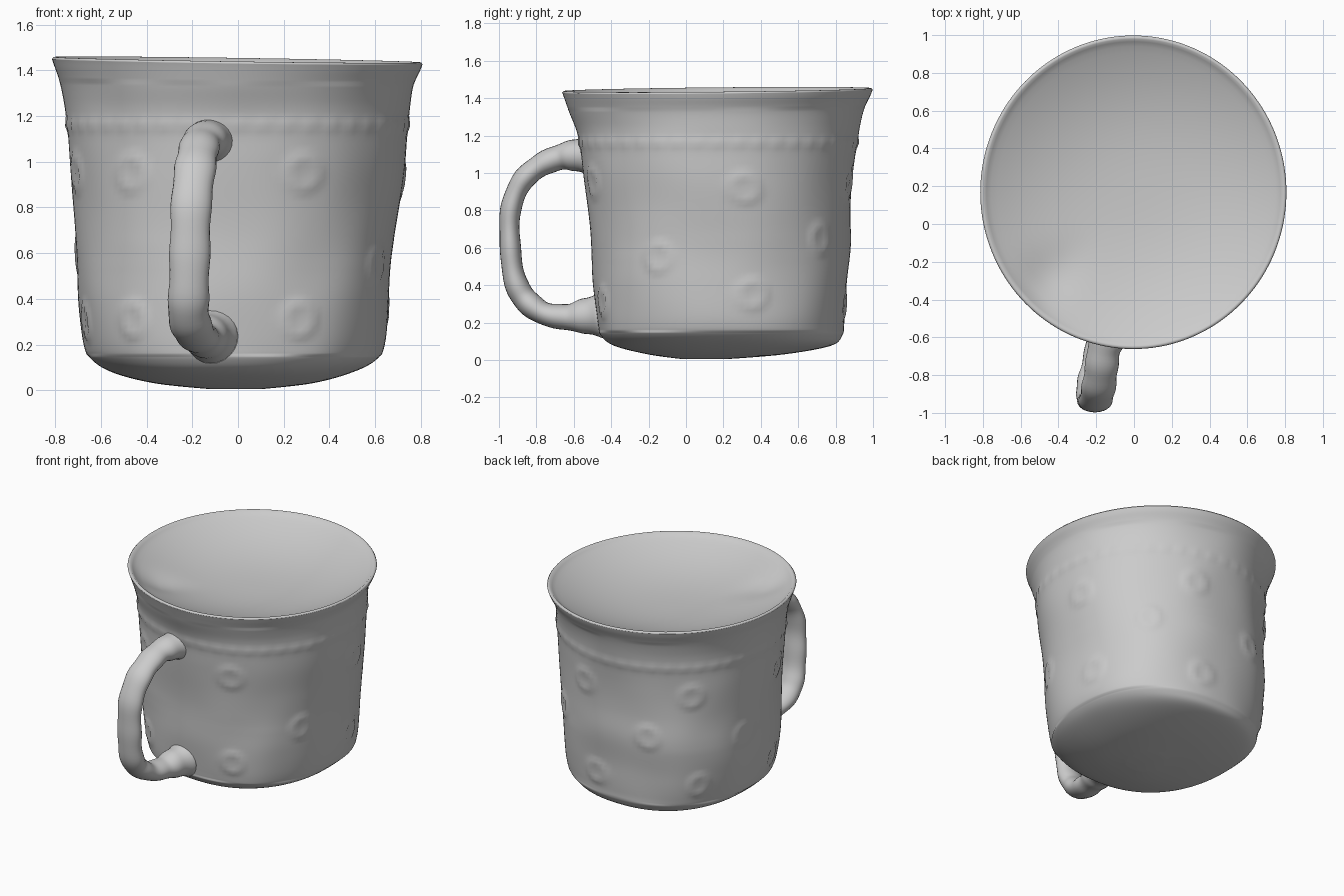
import bpy, bmesh, math
from mathutils import Vector, noise

if "Cube" in bpy.data.objects:
    bpy.data.objects.remove(bpy.data.objects["Cube"])


def catmull(rows, steps):
    """Smoothly resample a list of equal-length rows."""
    out = []
    for i in range(len(rows) - 1):
        a, b, c, d = (rows[max(0, min(len(rows) - 1, i + k))] for k in (-1, 0, 1, 2))
        for s in range(steps):
            t = s / steps
            out.append([0.5 * (2 * q + (r - p) * t + (2 * p - 5 * q + 4 * r - u) * t * t
                               + (3 * q - p - 3 * r + u) * t ** 3)
                        for p, q, r, u in zip(a, b, c, d)])
    return out + [list(rows[-1])]


def loft(name, rings):
    """Skin closed rings of points and cap both ends."""
    bm = bmesh.new()
    loops = [[bm.verts.new(p) for p in ring] for ring in rings]
    n = len(loops[0])
    for a, b in zip(loops, loops[1:]):
        for i in range(n):
            j = (i + 1) % n
            bm.faces.new((a[i], a[j], b[j], b[i]))
    bm.faces.new(loops[0][::-1])
    bm.faces.new(loops[-1])
    bmesh.ops.recalc_face_normals(bm, faces=bm.faces)
    mesh = bpy.data.meshes.new(name)
    bm.to_mesh(mesh)
    bm.free()
    for f in mesh.polygons:
        f.use_smooth = True
    ob = bpy.data.objects.new(name, mesh)
    bpy.context.collection.objects.link(ob)
    return ob


# Cup outline: z, xmin, xmax, ymin, ymax
WALL = [(0.005, -.12, .10, -.02, .22), (.03, -.36, .32, -.20, .52), (.075, -.54, .49, -.38, .77),
        (.13, -.635, .60, -.455, .835), (.20, -.672, .638, -.475, .845), (.40, -.70, .662, -.495, .86),
        (.60, -.708, .675, -.505, .88), (.80, -.715, .70, -.52, .882), (1.0, -.735, .732, -.55, .892),
        (1.2, -.757, .75, -.583, .92), (1.33, -.777, .765, -.625, .95), (1.41, -.804, .797, -.652, .987),
        (1.438, -.814, .807, -.662, .998)]
# Embossed medallions: angle around the cup (degrees), height
MEDALS = [(232, .95), (292, .95), (232, .31), (292, .31), (10, .92), (48, .65), (12, .35),
          (334, .55), (75, .95), (110, .65), (135, .95), (170, .6), (195, .95), (80, .3), (140, .3), (195, .3)]
N = 144


def relief(ang, z):
    """Surface bumps: medallions, bead row and hand-made waviness."""
    d = 0.0
    for deg, mz in MEDALS:
        da = (ang - math.radians(deg) + math.pi) % (2 * math.pi) - math.pi
        r = math.hypot(da * 0.7, z - mz)
        d += 0.010 * math.exp(-((r - .065) / .022) ** 2) + 0.006 * math.exp(-(r / .025) ** 2)
    d += 0.006 * math.exp(-((z - 1.16) / .025) ** 2) * (1 + 0.6 * math.cos(44 * ang))
    if z < 1.35:
        d += 0.010 * noise.noise(Vector((2 * math.cos(ang), 2 * math.sin(ang), 3 * z)))
    return d


def cup_ring(row):
    z, x0, x1, y0, y1 = row
    cx, cy, rx, ry = (x0 + x1) / 2, (y0 + y1) / 2, (x1 - x0) / 2, (y1 - y0) / 2
    e = 2 / (2.0 + 0.3 * max(0, min(1, (1.25 - z) / 0.7)))
    pts = []
    for i in range(N):
        a = 2 * math.pi * i / N
        c, s = math.cos(a), math.sin(a)
        d = relief(a, z) if z > .15 else 0
        px = cx + (rx + d) * math.copysign(abs(c) ** e, c)
        py = cy + (ry + d) * math.copysign(abs(s) ** e, s)
        tilt = max(0, (z - 1.2) / .24)
        pts.append((px, py, z + tilt * (.008 * s - .012 * c)))
    return pts


rings = [cup_ring(r) for r in catmull(WALL, 8)]
# Rounded lip, then the shallow dished top
CX, CY, RX, RY = -.003, .168, .81, .83
for f in (.992, .978, .96, .93, .89, .83, .75, .65, .53, .4, .26, .12, .03):
    ring = []
    for i in range(N):
        a = 2 * math.pi * i / N
        x, y = CX + f * RX * math.cos(a), CY + f * RY * math.sin(a)
        lip = .008 if f > .97 else .002 if f > .95 else 0
        z = 1.438 + lip - .16 * (1 - ((f - .03) / .95) ** 2.4 if f < .97 else 0)
        z += f * (.008 * math.sin(a) - .012 * math.cos(a))
        z -= .03 * math.exp(-((x + .45) ** 2 + (y + .28) ** 2) / .02) * (f < .95)
        ring.append((x, y, z))
    rings.append(ring)
loft("cup_body", rings)

# Handle: x, y, z, half width, half thickness
PATH = [(-.12, -.48, 1.09, .12, .11), (-.135, -.58, 1.095, .10, .088), (-.16, -.67, 1.085, .088, .07),
        (-.175, -.78, 1.04, .088, .062), (-.19, -.88, .95, .09, .058), (-.205, -.938, .80, .088, .055),
        (-.21, -.94, .62, .088, .055), (-.215, -.918, .44, .088, .06), (-.215, -.86, .325, .09, .066),
        (-.19, -.76, .25, .09, .062), (-.165, -.64, .23, .09, .07), (-.14, -.54, .235, .10, .095),
        (-.12, -.45, .24, .12, .12)]
path = catmull(PATH, 6)
tube = []
for i, (x, y, z, w, t) in enumerate(path):
    p, q = path[max(0, i - 1)], path[min(len(path) - 1, i + 1)]
    tan = Vector((q[k] - p[k] for k in range(3))).normalized()
    out = tan.cross(Vector((1, 0, 0))).normalized()
    side = out.cross(tan)
    wob = 1 + .03 * math.sin(i * .9)
    tube.append([Vector((x, y, z)) + side * w * wob * math.cos(2 * math.pi * k / 24)
                 + out * t * wob * math.sin(2 * math.pi * k / 24) for k in range(24)])
loft("handle", tube)
